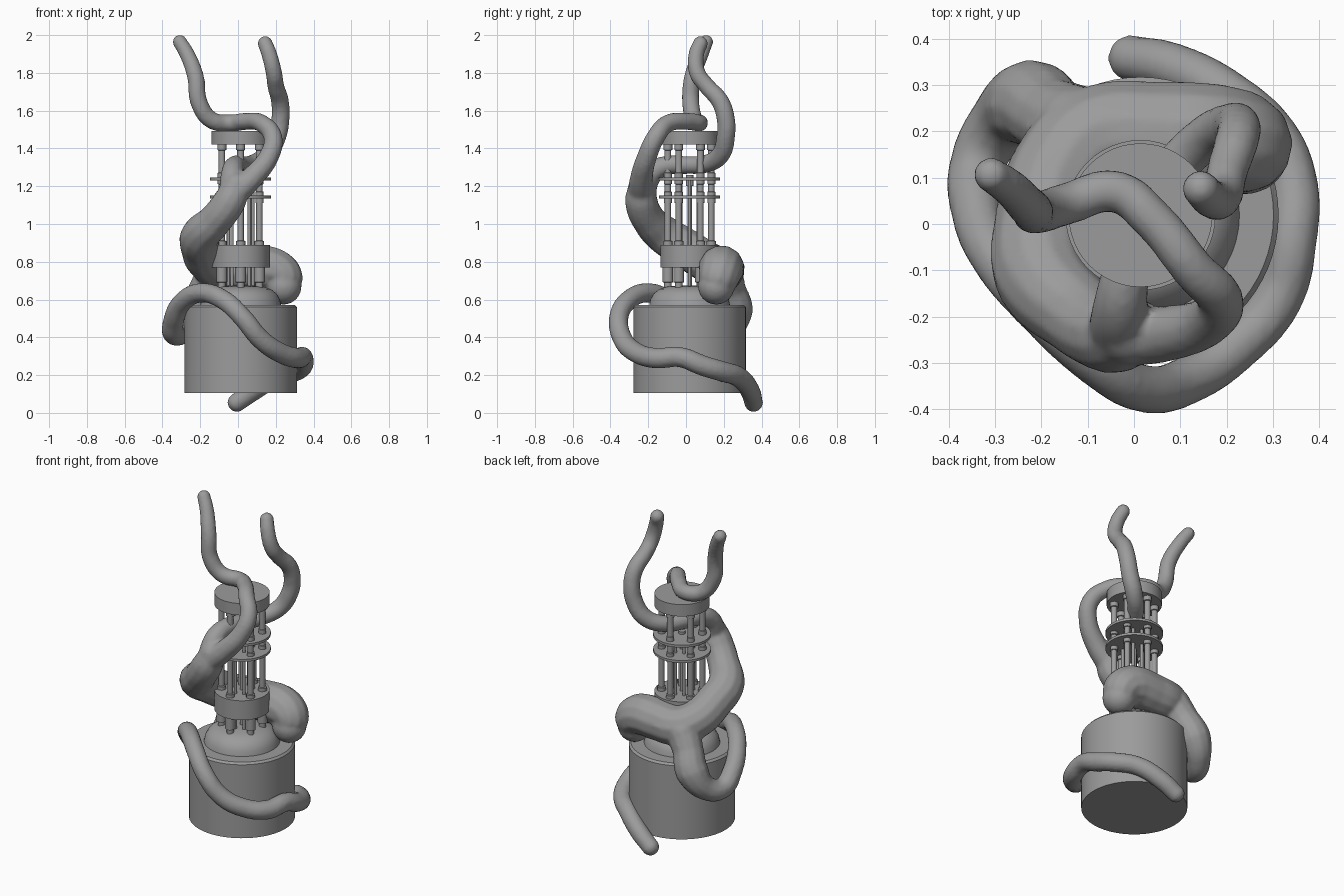
import bpy, math

CX, CY = 0.014, 0.019
GREY = bpy.data.materials.new("dark_grey")
GREY.diffuse_color = (0.33, 0.33, 0.33, 1)


def select(*obs):
    bpy.ops.object.select_all(action='DESELECT')
    for o in obs:
        o.select_set(True)
    bpy.context.view_layer.objects.active = obs[0]


def lathe(name, profile, x=CX, y=CY, segs=48):
    """Revolve (radius, z) pairs into a closed solid."""
    verts, faces = [], []
    n = len(profile)
    for i in range(segs):
        a = 2 * math.pi * i / segs
        verts += [(x + r * math.cos(a), y + r * math.sin(a), z) for r, z in profile]
    for i in range(segs):
        j = (i + 1) % segs
        for k in range(n - 1):
            faces.append((i * n + k, j * n + k, j * n + k + 1, i * n + k + 1))
    faces.append([i * n for i in reversed(range(segs))])
    faces.append([i * n + n - 1 for i in range(segs)])
    me = bpy.data.meshes.new(name)
    me.from_pydata(verts, [], faces)
    me.materials.append(GREY)
    ob = bpy.data.objects.new(name, me)
    bpy.context.collection.objects.link(ob)
    select(ob)
    bpy.ops.object.shade_smooth_by_angle(angle=math.radians(35))
    return ob


def rod_ring(name, radius, profile, count=6, offset=math.pi / 6):
    for i in range(count):
        a = offset + 2 * math.pi * i / count
        lathe(f"{name}_{i + 1}", profile, CX + radius * math.cos(a),
              CY + radius * math.sin(a), 14)


def disc(name, r, z0, z1):
    lathe(name, [(r, z0), (r, z1)])


def tube(name, points):
    """Smooth tapered tube through (x, y, z, radius) points, with rounded ends."""
    cu = bpy.data.curves.new(name, 'CURVE')
    cu.dimensions = '3D'
    cu.bevel_depth = 1.0
    cu.bevel_resolution = 4
    cu.resolution_u = 8
    cu.use_fill_caps = True
    sp = cu.splines.new('BEZIER')
    sp.bezier_points.add(len(points) - 1)
    for bp, (x, y, z, r) in zip(sp.bezier_points, points):
        bp.co = (x, y, z)
        bp.radius = r
        bp.handle_left_type = bp.handle_right_type = 'AUTO'
    ob = bpy.data.objects.new(name, cu)
    bpy.context.collection.objects.link(ob)
    select(ob)
    bpy.ops.object.convert(target='MESH')
    parts = [bpy.context.object]
    for x, y, z, r in (points[0], points[-1]):
        bpy.ops.mesh.primitive_uv_sphere_add(segments=20, ring_count=12,
                                             radius=r, location=(x, y, z))
        parts.append(bpy.context.object)
    return parts


# Base drum, dome and stacked discs
lathe("base_drum", [(0.298, 0.105), (0.298, 0.56), (0.287, 0.572)], segs=64)
lathe("base_dome", [(0.215, 0.565), (0.208, 0.60), (0.19, 0.632), (0.16, 0.655),
                    (0.12, 0.668), (0.06, 0.674)])
disc("lower_collar", 0.155, 0.77, 0.89)
disc("lower_plate", 0.162, 1.135, 1.15)
disc("upper_plate", 0.162, 1.23, 1.245)
disc("top_cap", 0.155, 1.42, 1.493)

# Rods with bushings at every plate
rod_ring("foot_rod", 0.115, [(0.02, 0.65), (0.02, 0.69), (0.029, 0.692), (0.029, 0.77)])
rod_ring("middle_rod", 0.115, [(0.025, 0.88), (0.025, 0.91), (0.017, 0.912), (0.017, 1.11),
                               (0.022, 1.112), (0.022, 1.17), (0.017, 1.172), (0.017, 1.21),
                               (0.022, 1.212), (0.022, 1.27), (0.018, 1.272), (0.018, 1.39),
                               (0.024, 1.392), (0.024, 1.43)])
rod_ring("inner_rod", 0.065, [(0.009, 0.66), (0.009, 1.24)], 8, 0)
lathe("centre_rod", [(0.012, 0.66), (0.012, 1.20), (0.02, 1.202), (0.02, 1.26)], segs=14)

# Coiling creature: mantle across the back, rising to the front
body = tube("creature", [
    (0.24, 0.16, 0.67, 0.097), (0.23, 0.175, 0.725, 0.112), (0.17, 0.185, 0.762, 0.12),
    (0.05, 0.19, 0.762, 0.12), (-0.08, 0.185, 0.76, 0.115), (-0.16, 0.11, 0.80, 0.11),
    (-0.195, 0.0, 0.87, 0.107), (-0.20, -0.105, 0.935, 0.105), (-0.12, -0.195, 1.02, 0.09),
    (-0.045, -0.236, 1.12, 0.088), (-0.01, -0.23, 1.20, 0.075)])
# Upper tentacle crossing the top cap
body += tube("upper_tentacle_a", [
    (-0.02, -0.24, 1.16, 0.07), (0.08, -0.235, 1.25, 0.06), (0.165, -0.205, 1.36, 0.053),
    (0.185, -0.16, 1.46, 0.05), (0.13, -0.10, 1.53, 0.047), (0.04, 0.01, 1.543, 0.046),
    (-0.04, 0.07, 1.535, 0.046), (-0.14, 0.045, 1.55, 0.046), (-0.205, 0.025, 1.64, 0.046),
    (-0.225, 0.035, 1.78, 0.045), (-0.27, 0.08, 1.90, 0.041), (-0.308, 0.106, 1.964, 0.038)])
# Upper tentacle threading between the rods
body += tube("upper_tentacle_b", [
    (-0.03, -0.23, 1.18, 0.07), (-0.03, -0.18, 1.27, 0.06), (-0.015, -0.10, 1.31, 0.052),
    (0.02, 0.0, 1.312, 0.048), (0.08, 0.11, 1.32, 0.048), (0.155, 0.185, 1.37, 0.05),
    (0.205, 0.21, 1.46, 0.05), (0.225, 0.21, 1.56, 0.049), (0.222, 0.18, 1.65, 0.048),
    (0.20, 0.11, 1.73, 0.045), (0.19, 0.06, 1.80, 0.044), (0.165, 0.055, 1.90, 0.042),
    (0.144, 0.076, 1.955, 0.04)])
# Lower tentacle spiralling round the drum to the floor
body += tube("lower_tentacle", [
    (-0.12, 0.20, 0.74, 0.10), (-0.175, 0.23, 0.65, 0.088), (-0.225, 0.26, 0.54, 0.095),
    (-0.29, 0.215, 0.44, 0.07), (-0.338, 0.13, 0.42, 0.06), (-0.34, 0.03, 0.49, 0.056),
    (-0.295, -0.08, 0.585, 0.053), (-0.20, -0.19, 0.635, 0.052), (-0.08, -0.30, 0.60, 0.052),
    (0.02, -0.355, 0.51, 0.052), (0.12, -0.335, 0.39, 0.053), (0.22, -0.265, 0.32, 0.054),
    (0.31, -0.16, 0.29, 0.055), (0.342, -0.03, 0.295, 0.054), (0.342, 0.09, 0.25, 0.055),
    (0.30, 0.19, 0.22, 0.055), (0.20, 0.28, 0.19, 0.054), (0.08, 0.34, 0.115, 0.053),
    (-0.006, 0.358, 0.055, 0.05)])

# Blend the tentacles into one skin
select(*body)
bpy.ops.object.join()
skin = bpy.context.object
skin.name = "creature"
skin.data.materials.clear()
skin.data.materials.append(GREY)
rm = skin.modifiers.new("blend", 'REMESH')
rm.mode = 'VOXEL'
rm.voxel_size = 0.011
rm.use_smooth_shade = True
sm = skin.modifiers.new("soften", 'SMOOTH')
sm.factor = 0.5
sm.iterations = 3
